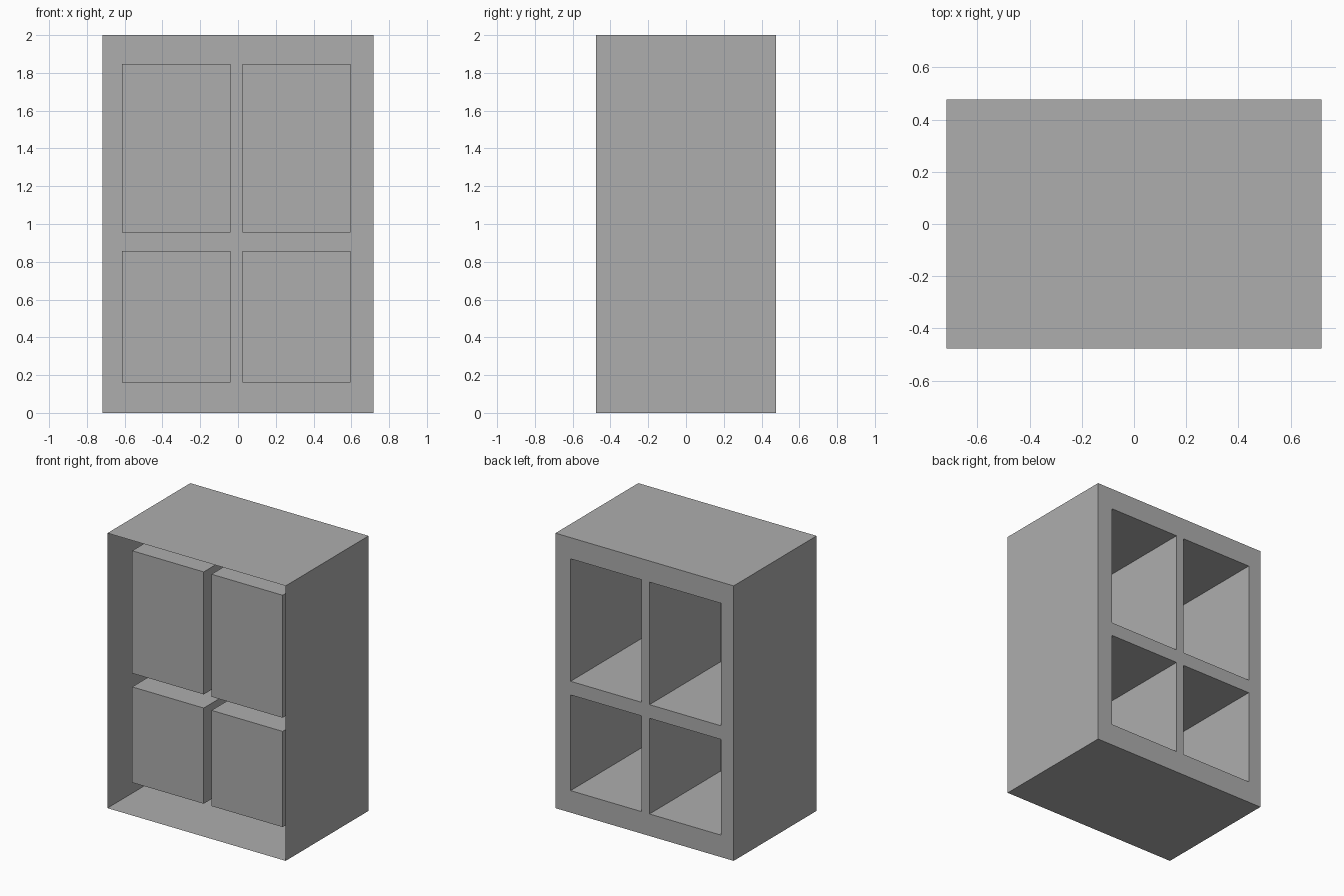
import bpy
import bmesh
from mathutils import Vector

if "Cube" in bpy.data.objects:
    bpy.data.objects.remove(bpy.data.objects["Cube"])

HALF_W, HALF_D, HEIGHT = 0.717, 0.476, 2.0
POCKET_FRONT = -0.337
# Lines dividing the back panel into frame bars and openings
X_LINES = [-HALF_W, -0.615, -0.04, 0.023, 0.595, HALF_W]
Z_LINES = [0, 0.16, 0.856, 0.955, 1.846, HEIGHT]
GREY = (0.42, 0.42, 0.42, 1)

grey = bpy.data.materials.new("plain grey")
grey.use_nodes = True
grey.diffuse_color = GREY
grey.node_tree.nodes["Principled BSDF"].inputs["Base Color"].default_value = GREY


def add_object(name, bm):
    mesh = bpy.data.meshes.new(name)
    bm.normal_update()
    bm.to_mesh(mesh)
    bm.free()
    mesh.materials.append(grey)
    obj = bpy.data.objects.new(name, mesh)
    bpy.context.collection.objects.link(obj)


def box_without_face(name, x0, x1, y0, y1, z0, z1, drop, inward=False):
    """Thin-walled box missing the faces that point along the drop directions."""
    bm = bmesh.new()
    bmesh.ops.create_cube(bm, size=1)
    bm.normal_update()
    gone = [f for f in bm.faces if any(f.normal.dot(d) > 0.9 for d in drop)]
    bmesh.ops.delete(bm, geom=gone, context='FACES')
    bmesh.ops.scale(bm, vec=(x1 - x0, y1 - y0, z1 - z0), verts=bm.verts)
    bmesh.ops.translate(bm, vec=((x0 + x1) / 2, (y0 + y1) / 2, (z0 + z1) / 2), verts=bm.verts)
    if inward:
        bmesh.ops.reverse_faces(bm, faces=bm.faces)
    add_object(name, bm)


FRONT, BACK = Vector((0, -1, 0)), Vector((0, 1, 0))

# Outer shell, open at the front, with the back made separately
box_without_face("cabinet_shell", -HALF_W, HALF_W, -HALF_D, HALF_D, 0, HEIGHT, [FRONT, BACK])

# Back panel bars, and a pocket reaching forward from every opening
panel = bmesh.new()
for i, (x0, x1) in enumerate(zip(X_LINES, X_LINES[1:])):
    for j, (z0, z1) in enumerate(zip(Z_LINES, Z_LINES[1:])):
        if i % 2 and j % 2:
            name = ("lower" if j == 1 else "upper") + ("_right" if i == 1 else "_left") + "_pocket"
            box_without_face(name, x0, x1, POCKET_FRONT, HALF_D, z0, z1, [BACK], inward=True)
        else:
            corners = [(x1, z0), (x0, z0), (x0, z1), (x1, z1)]
            panel.faces.new([panel.verts.new((x, HALF_D, z)) for x, z in corners])
bmesh.ops.remove_doubles(panel, verts=panel.verts, dist=0.0001)
add_object("back_panel", panel)
